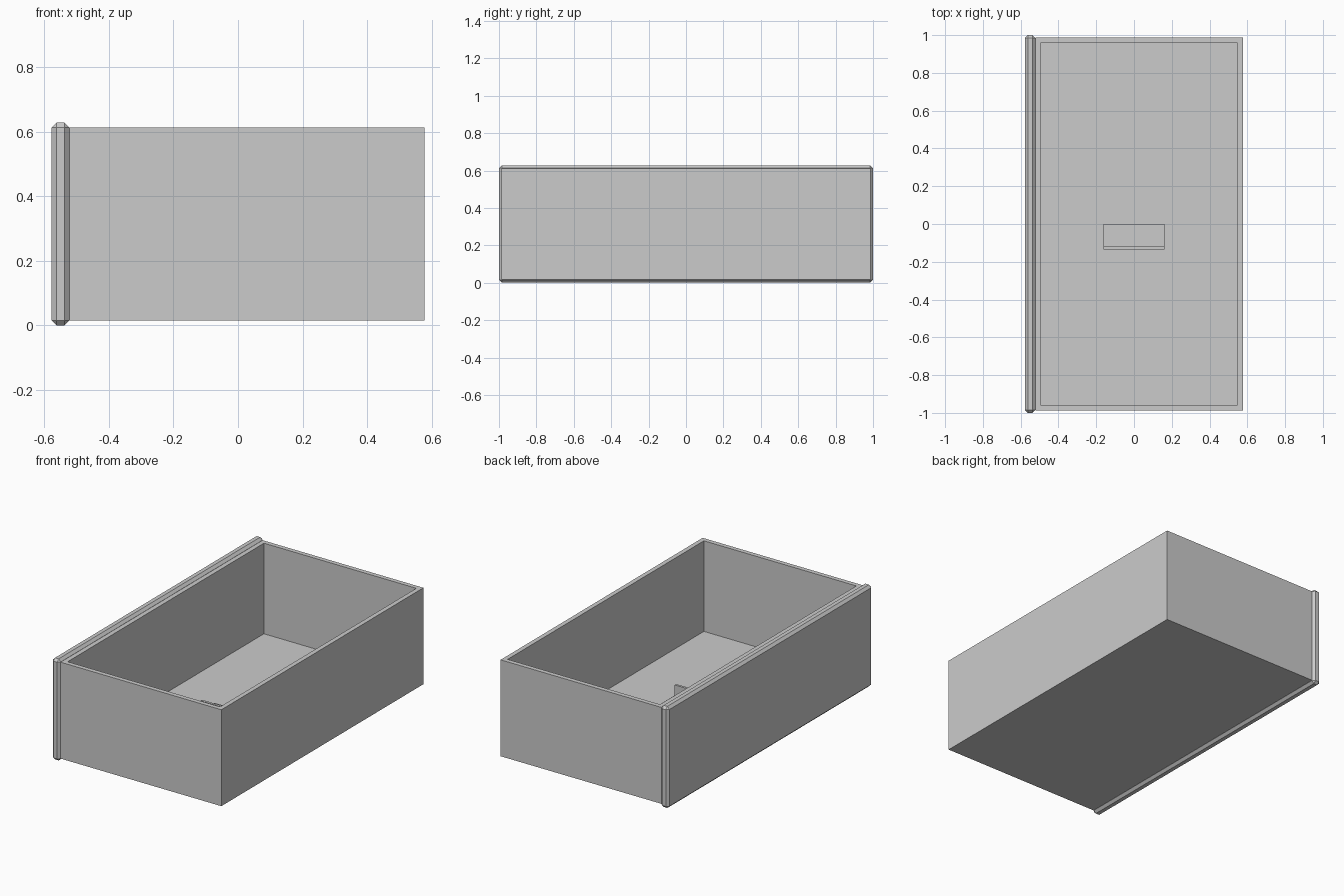
import bpy
import bmesh
from mathutils import Matrix, Vector

cube = bpy.data.objects.get("Cube")
if cube:
    bpy.data.objects.remove(cube, do_unlink=True)

# Single grey finish
grey = bpy.data.materials.new("light grey")
grey.use_nodes = True
color = (0.6, 0.6, 0.6, 1)
grey.diffuse_color = color
grey.node_tree.nodes["Principled BSDF"].inputs["Base Color"].default_value = color


def finish(name, bm):
    mesh = bpy.data.meshes.new(name)
    bm.to_mesh(mesh)
    bm.free()
    mesh.materials.append(grey)
    obj = bpy.data.objects.new(name, mesh)
    bpy.context.collection.objects.link(obj)
    return obj


def box_bmesh(low, high):
    low, high = Vector(low), Vector(high)
    bm = bmesh.new()
    place = Matrix.Translation((low + high) / 2) @ Matrix.Diagonal((*(high - low), 1))
    bmesh.ops.create_cube(bm, size=1, matrix=place)
    return bm


# Open tray: inset the top for the rim, then sink the inner face to the floor
bm = box_bmesh((-0.522, -0.987, 0.016), (0.577, 0.987, 0.612))
bm.normal_update()
top = max(bm.faces, key=lambda f: f.calc_center_median().z)
bmesh.ops.inset_individual(bm, faces=[top], thickness=0.04)
bmesh.ops.inset_individual(bm, faces=[top], thickness=0)
bmesh.ops.translate(bm, verts=top.verts, vec=(0, 0, -0.56))
bmesh.ops.remove_doubles(bm, verts=bm.verts, dist=0.0001)
finish("drawer_tray", bm)

# Chamfered front panel, slightly larger than the tray
bm = box_bmesh((-0.577, -1, 0), (-0.522, 1, 0.628))
bmesh.ops.bevel(bm, geom=bm.edges[:], offset=0.015, segments=1, affect='EDGES')
finish("chamfered_panel", bm)

# Small bracket on the floor: flat base with an upright lip
finish("bracket_base", box_bmesh((-0.162, -0.12, 0.05), (0.162, 0, 0.08)))
finish("bracket_lip", box_bmesh((-0.162, -0.135, 0.05), (0.162, -0.12, 0.145)))
